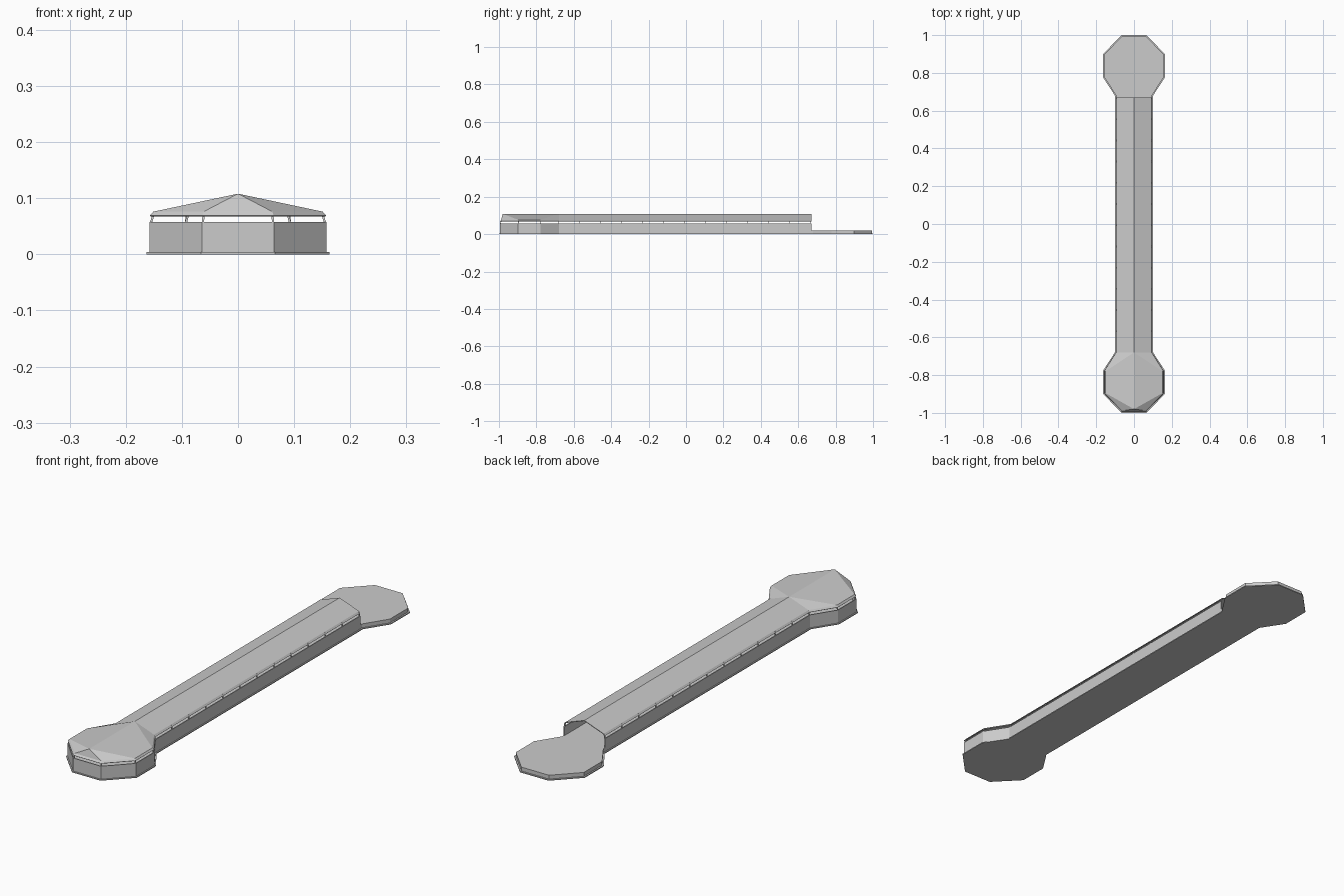
import bpy, bmesh
from mathutils import Vector

if "Cube" in bpy.data.objects:
    bpy.data.objects.remove(bpy.data.objects["Cube"])


def add_object(name, verts, faces, mirror=False, thickness=0):
    mesh = bpy.data.meshes.new(name)
    mesh.from_pydata(verts, [], faces)
    ob = bpy.data.objects.new(name, mesh)
    bpy.context.collection.objects.link(ob)
    if mirror:
        m = ob.modifiers.new("mirror", 'MIRROR')
        m.use_clip = True
    if thickness:
        s = ob.modifiers.new("thickness", 'SOLIDIFY')
        s.thickness = thickness
        s.offset = -1
    return ob


def head_path(d):
    """Right half of the plan of the front pavilion, inset by d."""
    return [(0, -1 + d), (.066 - .4 * d, -1 + d), (.163 - d, -.9 + .4 * d),
            (.163 - d, -.775 - .4 * d), (.101 - d, -.68)]


def slab(name, d, z0, z1):
    right = head_path(d)
    right += [(x, -y) for x, y in reversed(right)]
    ring = right + [(-x, y) for x, y in reversed(right[1:-1])]
    n = len(ring)
    verts = [(x, y, z0) for x, y in ring] + [(x, y, z1) for x, y in ring]
    faces = [tuple(reversed(range(n))), tuple(range(n, 2 * n))]
    faces += [(i, (i + 1) % n, (i + 1) % n + n, i + n) for i in range(n)]
    return add_object(name, verts, faces)


END = .67

# Base flange and raised floor, both running through to the open back deck
slab("base_flange", 0, 0, .004)
slab("floor_deck", .006, .004, .02)

# Low parapet wall around the pavilion and along the corridor
path = head_path(.005) + [(.096, END)]
n = len(path)
add_object("wall",
           [(x, y, .004) for x, y in path] + [(x, y, .058) for x, y in path],
           [(i, i + 1, n + i + 1, n + i) for i in range(n - 1)],
           mirror=True, thickness=.004)

# Roof: turned-down eave, then facets rising to one level ridge
low = head_path(.006) + [(.095, END)]
high = head_path(.012) + [(.089, END)]
verts = [(x, y, .069) for x, y in low] + [(x, y, .076) for x, y in high]
verts += [(0, -.98, .108), (0, -.68, .108), (0, END, .108)]
faces = [(i, i + 1, n + i + 1, n + i) for i in range(n - 1)]
ridge = [2 * n + k for k in (0, 0, 0, 1, 1, 2)]
for i in range(n - 1):
    f = [n + i, n + i + 1, ridge[i + 1]]
    if ridge[i] != ridge[i + 1]:
        f.append(ridge[i])
    faces.append(tuple(f))
add_object("roof", verts, faces, mirror=True, thickness=.003)

# Short leaning posts holding the roof above the parapet
bottom, top = head_path(.008), head_path(.013)
pairs = list(zip(bottom[1:], top[1:]))
for k in range(1, 13):
    y = -.68 + (END - .003 + .68) * k / 12
    pairs.append(((.093, y), (.090, y)))
verts, faces = [], []
w = .002
for (bx, by), (tx, ty) in pairs:
    o = len(verts)
    for x, y, z in ((bx, by, .056), (tx, ty, .074)):
        verts += [(x - w, y - w, z), (x + w, y - w, z), (x + w, y + w, z), (x - w, y + w, z)]
    faces += [(o + 3, o + 2, o + 1, o), (o + 4, o + 5, o + 6, o + 7)]
    faces += [(o + i, o + (i + 1) % 4, o + 4 + (i + 1) % 4, o + 4 + i) for i in range(4)]
add_object("roof_posts", verts, faces, mirror=True)
